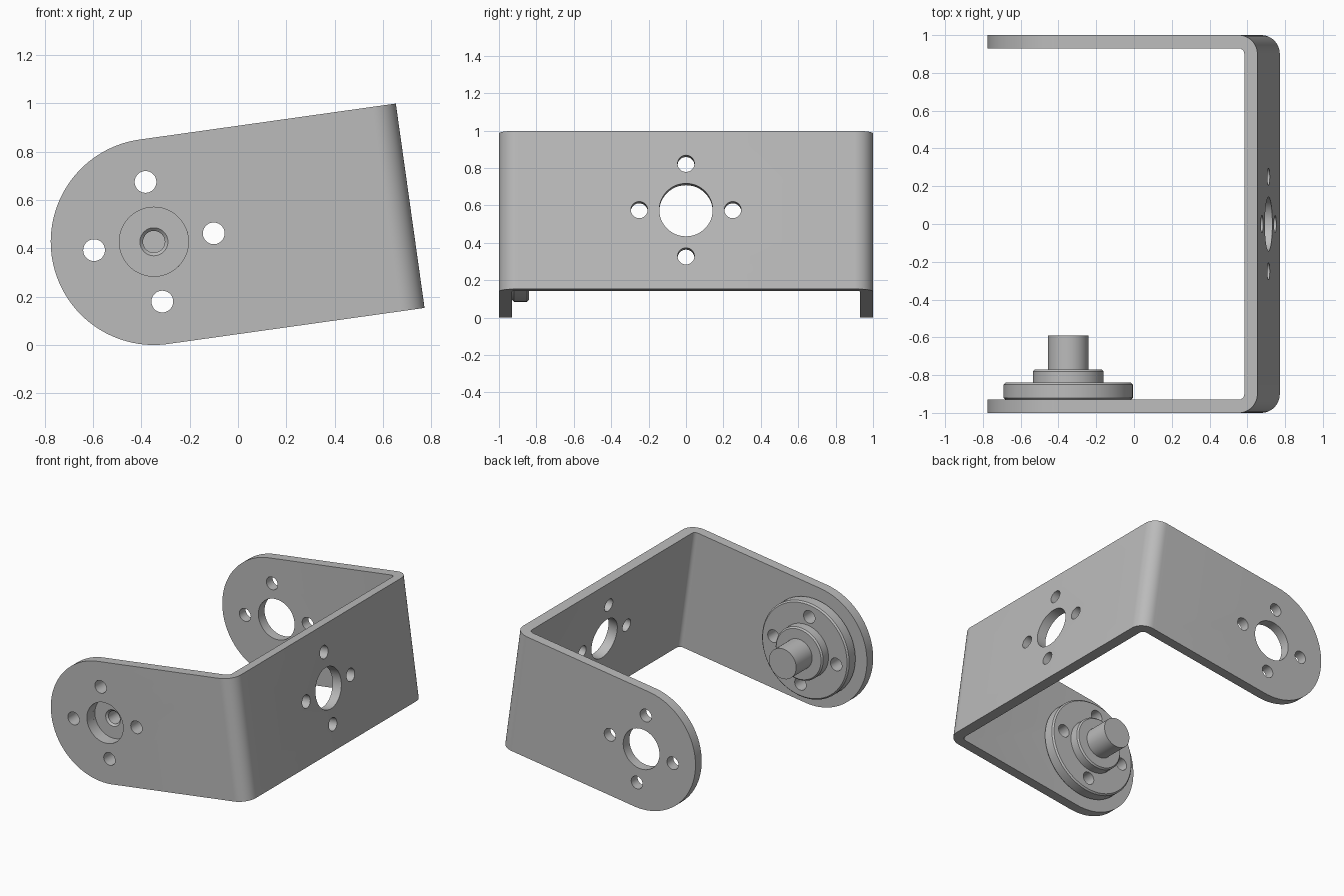
import bpy, bmesh
from math import sin, cos, pi, radians
from mathutils import Matrix, Vector

if "Cube" in bpy.data.objects:
    bpy.data.objects.remove(bpy.data.objects["Cube"])

TILT = radians(8)            # whole assembly leans about the pivot axis
PIVOT = Vector((-0.348, 0, 0.427))
R = 0.427                    # arm end radius
WEB = 1.071                  # pivot to outer web face
T = 0.07                     # sheet thickness
BEND = 0.1                   # outer bend radius
BIG, SMALL, CIRCLE = 0.143, 0.045, 0.25

metal = bpy.data.materials.new("satin grey metal")
metal.use_nodes = True
grey = (0.5, 0.5, 0.5, 1)
metal.diffuse_color = grey
metal.node_tree.nodes["Principled BSDF"].inputs["Base Color"].default_value = grey


def make_object(name, bm):
    bmesh.ops.recalc_face_normals(bm, faces=bm.faces)
    mesh = bpy.data.meshes.new(name)
    bm.to_mesh(mesh)
    bm.free()
    mesh.materials.append(metal)
    obj = bpy.data.objects.new(name, mesh)
    bpy.context.collection.objects.link(obj)
    return obj


def prism(name, points, depth):
    """Extrude a closed outline of 3D points along a vector."""
    bm = bmesh.new()
    face = bm.faces.new([bm.verts.new(p) for p in points])
    new = bmesh.ops.extrude_face_region(bm, geom=[face])["geom"]
    verts = [v for v in new if isinstance(v, bmesh.types.BMVert)]
    bmesh.ops.translate(bm, verts=verts, vec=depth)
    return make_object(name, bm)


def arc(cx, cy, r, start, end, n):
    steps = [radians(start + (end - start) * i / n) for i in range(n + 1)]
    return [(cx + r * cos(a), cy + r * sin(a)) for a in steps]


def drill(name, turn, centre, length, with_bore):
    """Cutter for a ring of four screw holes, optionally with a central bore."""
    bm = bmesh.new()
    spots = [(CIRCLE * cos(k * pi / 2), CIRCLE * sin(k * pi / 2), SMALL) for k in range(4)]
    if with_bore:
        spots.append((0, 0, BIG))
    for x, y, r in spots:
        place = Matrix.Translation(centre) @ turn @ Matrix.Translation((x, y, 0))
        bmesh.ops.create_cone(bm, cap_ends=True, segments=48, radius1=r, radius2=r,
                              depth=length, matrix=place)
    return make_object(name, bm)


def boolean(obj, cutter, operation):
    mod = obj.modifiers.new("cut", 'BOOLEAN')
    mod.operation, mod.solver, mod.object = operation, 'EXACT', cutter
    graph = bpy.context.evaluated_depsgraph_get()
    mesh = bpy.data.meshes.new_from_object(obj.evaluated_get(graph))
    obj.modifiers.clear()
    obj.data = mesh
    bpy.data.objects.remove(cutter)


def finish(obj):
    obj.data.transform(Matrix.Translation(PIVOT) @ Matrix.Rotation(-TILT, 4, 'Y'))
    bpy.ops.object.select_all(action='DESELECT')
    obj.select_set(True)
    bpy.context.view_layer.objects.active = obj
    bpy.ops.object.shade_smooth_by_angle(angle=radians(30))


ALONG_Y = Matrix.Rotation(pi / 2, 4, 'X')
ALONG_X = Matrix.Rotation(pi / 2, 4, 'Y')

# U-shaped bracket: bent strip, arm ends rounded, then drilled
cx, cy = WEB - BEND, 1 - BEND
outer = [(-0.5, -1)] + arc(cx, -cy, BEND, -90, 0, 12) + arc(cx, cy, BEND, 0, 90, 12) + [(-0.5, 1)]
inner = [(-0.5, 1 - T)] + arc(cx, cy, BEND - T, 90, 0, 8) + arc(cx, -cy, BEND - T, 0, -90, 8) + [(-0.5, T - 1)]
bracket = prism("bent_bracket", [(x, y, -R) for x, y in outer + inner], (0, 0, 2 * R))
side = arc(0, 0, R, 90, 270, 64) + [(1.3, -R), (1.3, R)]
# the outline stands a hair proud of the strip along its straight edges
side = [(x, z * 1.0002) for x, z in side]
boolean(bracket, prism("rounding_cutter", [(x, -1.2, z) for x, z in side], (0, 2.4, 0)), 'INTERSECT')
boolean(bracket, drill("arm_drill", ALONG_Y, (0, 0, 0), 2.6, True), 'DIFFERENCE')
boolean(bracket, drill("web_drill", ALONG_X, (WEB, 0, 0), 0.4, True), 'DIFFERENCE')
finish(bracket)

# Flanged pivot: turned profile (radius, y) with a screw bore in its front
profile = [(0, -0.73), (SMALL, -0.73), (SMALL, -0.897), (0.058, -0.91), (BIG, -0.91),
           (BIG, -0.93), (0.333, -0.93), (0.343, -0.92), (0.343, -0.85), (0.333, -0.84),
           (0.187, -0.84), (0.187, -0.78), (0.177, -0.77), (0.107, -0.77),
           (0.107, -0.59), (0, -0.59)]
bm = bmesh.new()
verts = [bm.verts.new((r, y, 0)) for r, y in profile]
edges = [bm.edges.new(pair) for pair in zip(verts, verts[1:])]
bmesh.ops.spin(bm, geom=verts + edges, cent=(0, 0, 0), axis=(0, 1, 0),
               angle=2 * pi, steps=64, use_merge=False)
bmesh.ops.remove_doubles(bm, verts=bm.verts, dist=0.0005)
pivot = make_object("flanged_pivot", bm)
boolean(pivot, drill("flange_drill", ALONG_Y, (0, -0.9, 0), 0.4, False), 'DIFFERENCE')
finish(pivot)
